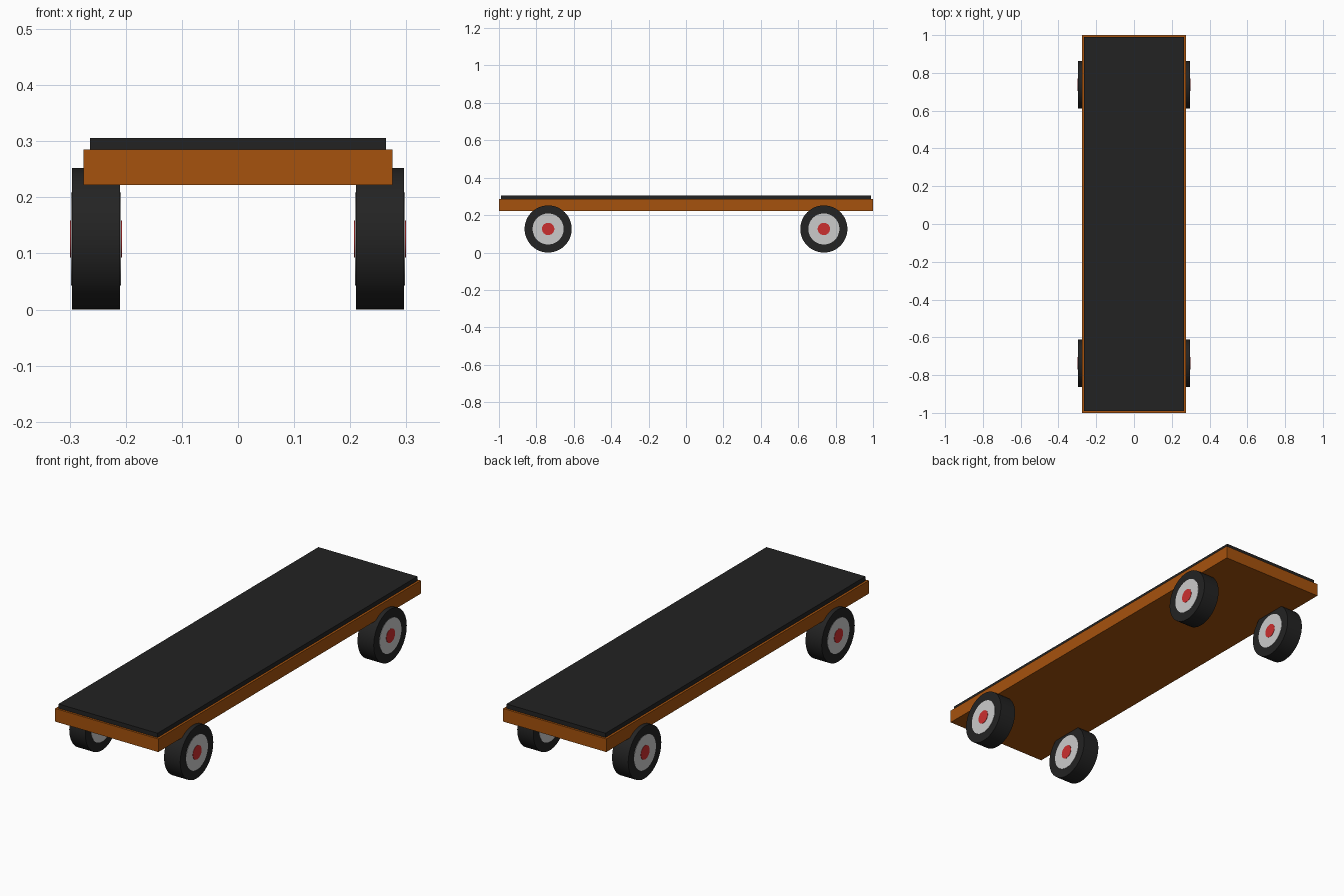
import bpy
from math import pi, radians

cube = bpy.data.objects.get("Cube")
if cube:
    bpy.data.objects.remove(cube, do_unlink=True)


def make_material(name, rgb):
    mat = bpy.data.materials.new(name)
    mat.use_nodes = True
    mat.diffuse_color = (*rgb, 1)
    mat.node_tree.nodes["Principled BSDF"].inputs["Base Color"].default_value = (*rgb, 1)
    return mat


WOOD = make_material("orange wood", (0.38, 0.085, 0.004))
GRIP = make_material("black grip", (0.016, 0.016, 0.016))
RUBBER = make_material("black rubber", (0.017, 0.017, 0.017))
RIM = make_material("light grey rim", (0.60, 0.60, 0.60))
RED = make_material("red hub", (0.60, 0.028, 0.028))


def box(name, size, z, mat):
    bpy.ops.mesh.primitive_cube_add(size=1, location=(0, 0, z))
    obj = bpy.context.object
    obj.name = name
    obj.scale = size
    bpy.ops.object.transform_apply(location=False, rotation=False, scale=True)
    obj.data.materials.append(mat)


def disc(name, radius, width, centre, mat):
    # Cylinder lying along x
    bpy.ops.mesh.primitive_cylinder_add(
        vertices=48, radius=radius, depth=width, location=centre, rotation=(0, pi / 2, 0))
    obj = bpy.context.object
    obj.name = name
    obj.data.materials.append(mat)
    bpy.ops.object.shade_smooth_by_angle(angle=radians(30))


# Deck with its grip sheet
box("deck", (0.55, 2.0, 0.063), 0.2535, WOOD)
box("grip_sheet", (0.528, 1.98, 0.021), 0.2955, GRIP)

# Wheels: the rim and hub run right through the tyre and stand slightly proud
for side, x in (("left", 0.253), ("right", -0.253)):
    for end, y in (("front", -0.737), ("back", 0.737)):
        centre = (x, y, 0.126)
        disc(f"{end}_{side}_tyre", 0.126, 0.086, centre, RUBBER)
        disc(f"{end}_{side}_rim", 0.083, 0.089, centre, RIM)
        disc(f"{end}_{side}_hub", 0.033, 0.092, centre, RED)
